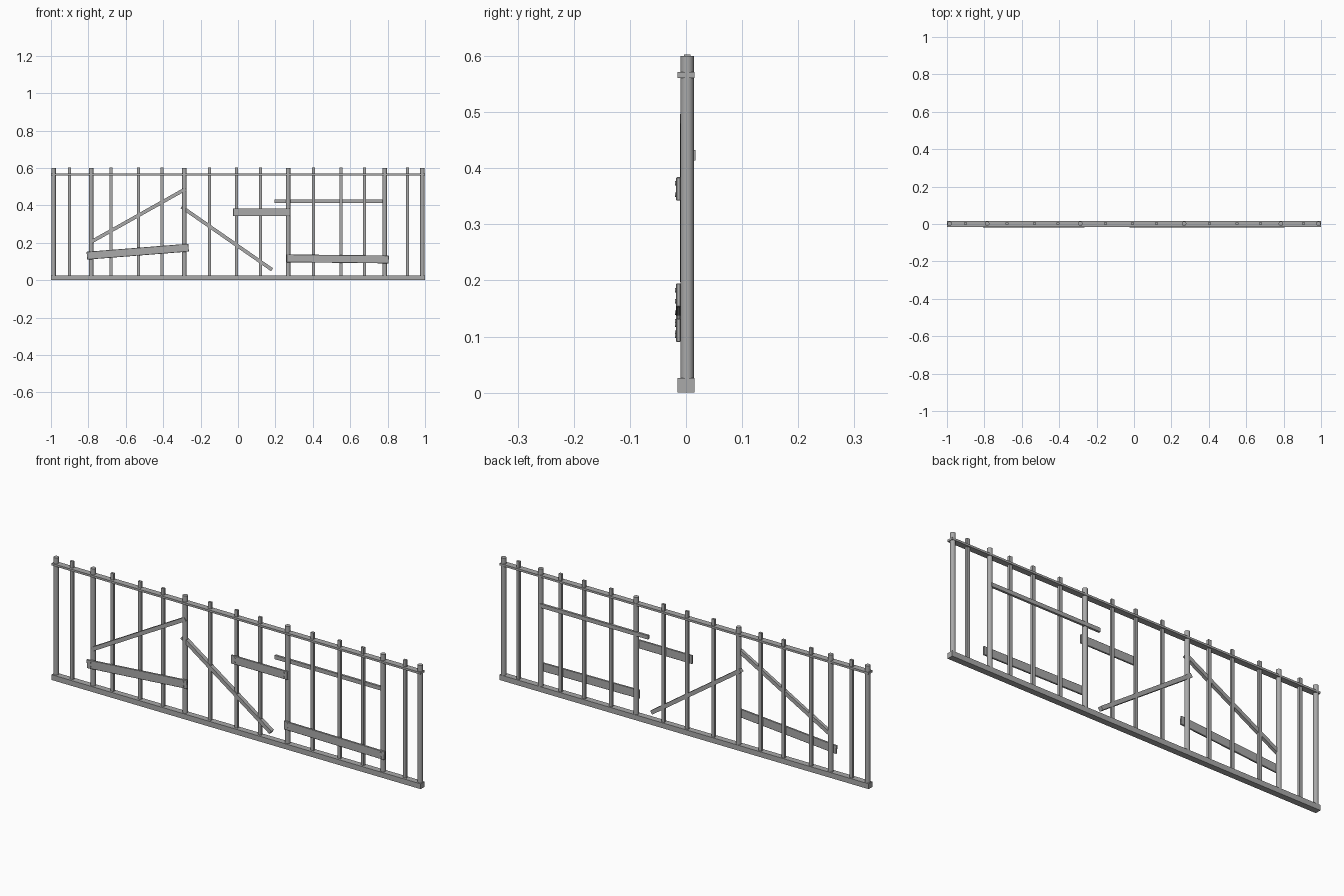
import bpy, bmesh, math
from mathutils import Matrix, Vector

cube = bpy.data.objects.get("Cube")
if cube:
    bpy.data.objects.remove(cube, do_unlink=True)

steel = bpy.data.materials.new("weathered_grey")
steel.use_nodes = True
GREY = (0.4, 0.4, 0.4, 1)
steel.diffuse_color = GREY
steel.node_tree.nodes["Principled BSDF"].inputs["Base Color"].default_value = GREY


def finish(name, bm):
    mesh = bpy.data.meshes.new(name)
    bm.to_mesh(mesh)
    bm.free()
    mesh.materials.append(steel)
    obj = bpy.data.objects.new(name, mesh)
    bpy.context.scene.collection.objects.link(obj)
    return obj


def bar(name, start, end, height, depth):
    """Rectangular bar between two points, its height measured in the xz plane."""
    a, b = Vector(start), Vector(end)
    x_axis = (b - a).normalized()
    z_axis = x_axis.cross(Vector((0, 1, 0))).normalized()
    y_axis = z_axis.cross(x_axis)
    frame = Matrix((x_axis, y_axis, z_axis)).transposed().to_4x4()
    size = Matrix.Diagonal(((b - a).length, depth, height, 1))
    bm = bmesh.new()
    bmesh.ops.create_cube(bm, size=1,
                          matrix=Matrix.Translation((a + b) / 2) @ frame @ size)
    return finish(name, bm)


def cylinder(name, centre, radius, length, sides, rotation=Matrix()):
    bm = bmesh.new()
    bmesh.ops.create_cone(bm, cap_ends=True, segments=sides, radius1=radius,
                          radius2=radius, depth=length,
                          matrix=Matrix.Translation(centre) @ rotation)
    for f in bm.faces:
        f.smooth = len(f.verts) == 4
    for e in bm.edges:
        e.smooth = all(len(f.verts) == 4 for f in e.link_faces)
    return finish(name, bm)


# Long base beam and top rail
bar("base_beam", (-1, 0, 0.013), (1, 0, 0.013), 0.026, 0.03)
bar("top_rail", (-1, 0, 0.566), (1, 0, 0.566), 0.01, 0.03)

# Round main posts
for x in (-0.986, -0.785, -0.287, 0.268, 0.785, 0.986):
    cylinder("main_post", (x, 0.002, 0.305), 0.012, 0.59, 16)

# Thin square uprights
for x in (-0.90, -0.68, -0.532, -0.406, -0.152, -0.008,
          0.12, 0.404, 0.55, 0.676, 0.906):
    bar("thin_upright", (x, 0.002, 0.01), (x, 0.002, 0.603), 0.016, 0.012)

# Wide boards bolted to the front
turn = Matrix.Rotation(math.pi / 2, 4, 'X')
boards = {
    "left_low_board": ((-0.808, 0.131), (-0.264, 0.174)),
    "middle_board": ((-0.026, 0.363), (0.280, 0.363)),
    "right_low_board": ((0.260, 0.117), (0.806, 0.111)),
}
for name, ((x1, z1), (x2, z2)) in boards.items():
    a, b = Vector((x1, -0.0135, z1)), Vector((x2, -0.0135, z2))
    board = bar(name, a, b, 0.042, 0.008)
    bevel = board.modifiers.new("worn_edges", 'BEVEL')
    bevel.width = 0.0015
    along = (b - a).normalized() * 0.02
    for end in (a + along, b - along):
        for dz in (-0.01, 0.01):
            cylinder("bolt_head", end + Vector((0, -0.0045, dz)), 0.004, 0.003, 8, turn)

# Slanted and level braces
bar("left_brace", (-0.785, -0.003, 0.205), (-0.28, -0.003, 0.488), 0.019, 0.016)
bar("middle_brace", (-0.302, 0.004, 0.392), (0.182, 0, 0.056), 0.019, 0.02)
bar("right_brace", (0.195, 0.011, 0.423), (0.785, 0.011, 0.423), 0.019, 0.011)
